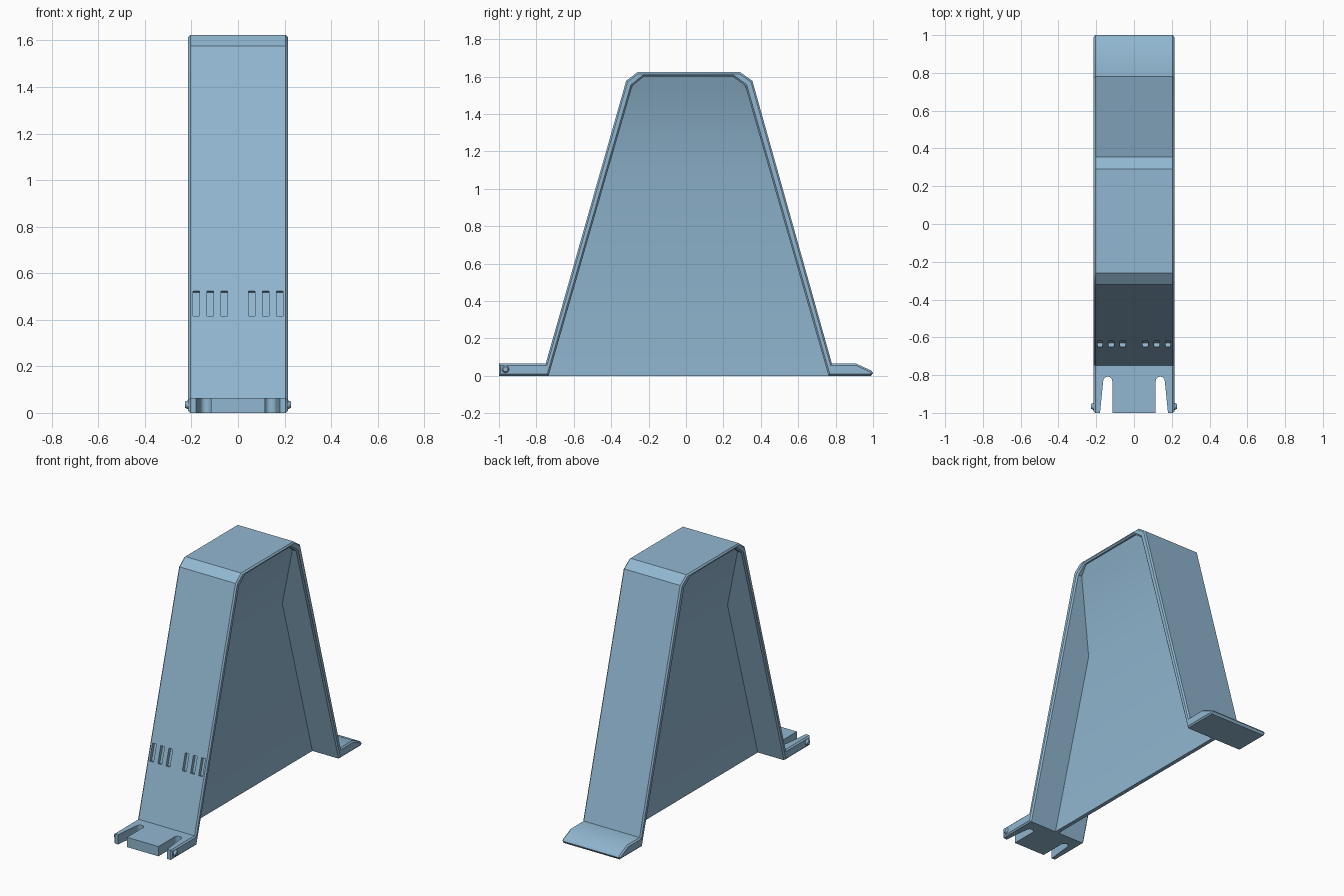
import bpy, bmesh, math
from mathutils import Matrix, Vector

if "Cube" in bpy.data.objects:
    bpy.data.objects.remove(bpy.data.objects["Cube"])

HALF_W = 0.214

blue = bpy.data.materials.new("light steel blue")
blue.diffuse_color = (0.285, 0.477, 0.638, 1)
blue.use_nodes = True
blue.node_tree.nodes["Principled BSDF"].inputs["Base Color"].default_value = blue.diffuse_color


def finish(bm, name):
    bmesh.ops.recalc_face_normals(bm, faces=bm.faces)
    me = bpy.data.meshes.new(name)
    bm.to_mesh(me)
    bm.free()
    me.materials.append(blue)
    ob = bpy.data.objects.new(name, me)
    bpy.context.collection.objects.link(ob)
    return ob


def prism(bm, points, offset):
    """Extrude a closed outline along an offset."""
    face = bm.faces.new([bm.verts.new(p) for p in points])
    ext = bmesh.ops.extrude_face_region(bm, geom=[face])
    verts = [g for g in ext["geom"] if isinstance(g, bmesh.types.BMVert)]
    bmesh.ops.translate(bm, vec=offset, verts=verts)


def smooth(ob):
    bpy.ops.object.select_all(action='DESELECT')
    ob.select_set(True)
    bpy.context.view_layer.objects.active = ob
    bpy.ops.object.shade_smooth_by_angle(angle=math.radians(28))


# Folded band: front foot, leg, top, leg, back foot, with chamfered side rims
outline = [(-1, 0), (-1, 0.065), (-0.75, 0.065), (-0.32, 1.577), (-0.26, 1.623),
           (0.29, 1.623), (0.355, 1.577), (0.78, 0.065), (0.91, 0.065),
           (0.992, 0.027), (1.0, 0.015), (0.99, 0), (0.762, 0),
           (0.317, 1.55), (0.25, 1.6), (-0.225, 1.6), (-0.287, 1.55), (-0.735, 0)]
bm = bmesh.new()
prism(bm, [(-HALF_W, y, z) for y, z in outline], (2 * HALF_W, 0, 0))
rim = [e for e in bm.edges if abs(e.verts[0].co.x - e.verts[1].co.x) < 1e-4]
bmesh.ops.bevel(bm, geom=rim, offset=0.009, segments=1, affect='EDGES')
band = finish(bm, "folded_band")

# Cutters: two round-ended foot slots and six shallow leg vents
bm = bmesh.new()
lean = math.atan2(0.43, 1.512)
for s in (-1, 1):
    slot = [(0.185, -1.05), (0.115, -1.05)]
    for i in range(9):
        a = math.pi * i / 8
        slot.append((0.139 - 0.024 * math.cos(a), -0.832 + 0.024 * math.sin(a)))
    prism(bm, [(s * x, y, -0.1) for x, y in slot], (0, 0, 0.25))
    for x in (0.06, 0.12, 0.18):
        z = 0.47
        y = -0.75 + (z - 0.065) * 0.43 / 1.512
        m = (Matrix.Translation((s * x, y, z)) @ Matrix.Rotation(-lean, 4, 'X')
             @ Matrix.Diagonal((0.028, 0.044, 0.112, 1)))
        bmesh.ops.create_cube(bm, size=1, matrix=m)
cutter = finish(bm, "slot_cutter")
cutter.hide_render = True

mod = band.modifiers.new("slots", 'BOOLEAN')
mod.operation = 'DIFFERENCE'
mod.solver = 'EXACT'
mod.object = cutter
bpy.context.view_layer.objects.active = band
bpy.ops.object.modifier_apply(modifier=mod.name)
bpy.data.objects.remove(cutter)
smooth(band)

# Central web: thin sheet that flares out to the rims under the top
bm = bmesh.new()
rows = [(0.0, -0.745, 0.772, 0.013), (1.1, -0.428, 0.457, 0.013),
        (1.55, -0.295, 0.326, 0.178), (1.607, -0.23, 0.255, 0.197)]
rings = []
for z, y0, y1, x in rows:
    rings.append([bm.verts.new(p) for p in
                  ((-x, y0, z), (x, y0, z), (x, y1, z), (-x, y1, z))])
for low, high in zip(rings, rings[1:]):
    for i in range(4):
        j = (i + 1) % 4
        bm.faces.new((low[i], low[j], high[j], high[i]))
bm.faces.new(rings[0])
bm.faces.new(rings[-1])
smooth(finish(bm, "center_web"))

# Snap nubs on the outside of the front prongs
for s, side in ((-1, "left"), (1, "right")):
    bm = bmesh.new()
    m = Matrix.Translation((s * 0.215, -0.965, 0.035)) @ Matrix.Rotation(s * math.pi / 2, 4, 'Y')
    bmesh.ops.create_cone(bm, cap_ends=True, segments=16, radius1=0.025,
                          radius2=0.013, depth=0.024, matrix=m)
    smooth(finish(bm, side + "_snap_nub"))
